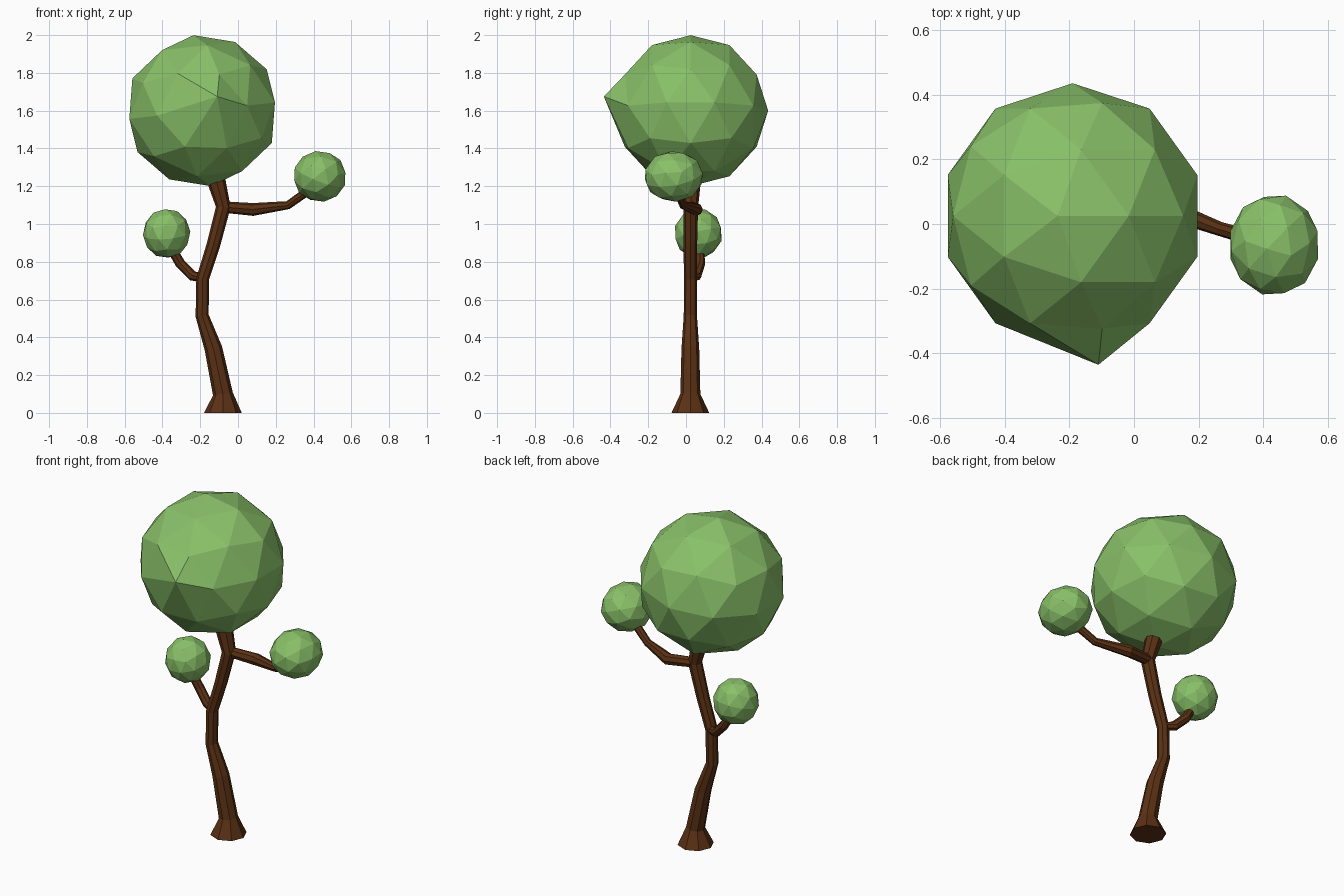
import bpy, bmesh, math
from mathutils import Vector, Matrix, Euler

if "Cube" in bpy.data.objects:
    bpy.data.objects.remove(bpy.data.objects["Cube"])


def material(name, rgb):
    m = bpy.data.materials.new(name)
    m.diffuse_color = (*rgb, 1)
    m.use_nodes = True
    m.node_tree.nodes["Principled BSDF"].inputs["Base Color"].default_value = m.diffuse_color
    return m


LEAF = material("leaf green", (0.25, 0.53, 0.14))
BARK = material("bark brown", (0.105, 0.031, 0.007))


def finish(bm, name, mat):
    bmesh.ops.recalc_face_normals(bm, faces=bm.faces)
    me = bpy.data.meshes.new(name)
    bm.to_mesh(me)
    bm.free()
    me.materials.append(mat)
    ob = bpy.data.objects.new(name, me)
    bpy.context.collection.objects.link(ob)
    return ob


def limb(name, path, sides):
    """Flat-sided tube through (x, y, z, radius) points, closed at both ends."""
    bm = bmesh.new()
    pts = [Vector(p[:3]) for p in path]
    rings = []
    for i, p in enumerate(pts):
        t = (pts[min(i + 1, len(pts) - 1)] - pts[max(i - 1, 0)]).normalized()
        u = Vector((0, 1, 0)).cross(t).normalized()
        v = t.cross(u)
        ring = []
        for k in range(sides):
            a = 2 * math.pi * k / sides
            ring.append(bm.verts.new(p + path[i][3] * (u * math.cos(a) + v * math.sin(a))))
        rings.append(ring)
    for a, b in zip(rings, rings[1:]):
        for k in range(sides):
            n = (k + 1) % sides
            bm.faces.new((a[k], a[n], b[n], b[k]))
    bm.faces.new(rings[0])
    bm.faces.new(rings[-1])
    return finish(bm, name, BARK)


def foliage(name, centre, radii, tilt, pull=None):
    """Faceted leaf ball; pull moves the vertex nearest a point onto it."""
    bm = bmesh.new()
    rot = Euler([math.radians(d) for d in tilt]).to_matrix().to_4x4()
    mat = Matrix.Translation(centre) @ Matrix.Diagonal((*radii, 1)) @ rot
    bmesh.ops.create_icosphere(bm, subdivisions=2, radius=1, matrix=mat)
    if pull:
        start, end = Vector(pull[0]), Vector(pull[1])
        min(bm.verts, key=lambda v: (v.co - start).length).co = end
    return finish(bm, name, LEAF)


# trunk with flared foot
limb("trunk", [
    (-0.08, 0.023, 0.0, 0.1), (-0.08, 0.023, 0.1, 0.053),
    (-0.13, 0.023, 0.34, 0.047), (-0.19, 0.023, 0.515, 0.035),
    (-0.187, 0.023, 0.71, 0.034), (-0.13, 0.023, 0.89, 0.036),
    (-0.078, 0.025, 1.09, 0.039), (-0.118, 0.03, 1.24, 0.05)], 8)

# side branches
limb("right_branch", [
    (-0.08, 0.03, 1.09, 0.03), (0.08, 0.055, 1.077, 0.034),
    (0.265, -0.015, 1.1, 0.022), (0.42, -0.06, 1.21, 0.024)], 8)
limb("left_branch", [
    (-0.19, 0.03, 0.715, 0.024), (-0.24, 0.055, 0.725, 0.027),
    (-0.305, 0.075, 0.79, 0.027), (-0.365, 0.068, 0.89, 0.025)], 8)

# leaf balls
foliage("main_crown", (-0.19, 0.025, 1.6), (0.408, 0.41, 0.402), (0, -6.5, 0),
        ((-0.19, -0.385, 1.6), (-0.11, -0.435, 1.675)))
foliage("right_crown", (0.433, -0.065, 1.252), (0.142, 0.159, 0.136), (20, 15, 25))
foliage("left_crown", (-0.378, 0.065, 0.95), (0.126, 0.129, 0.132), (12, -8, 15))
